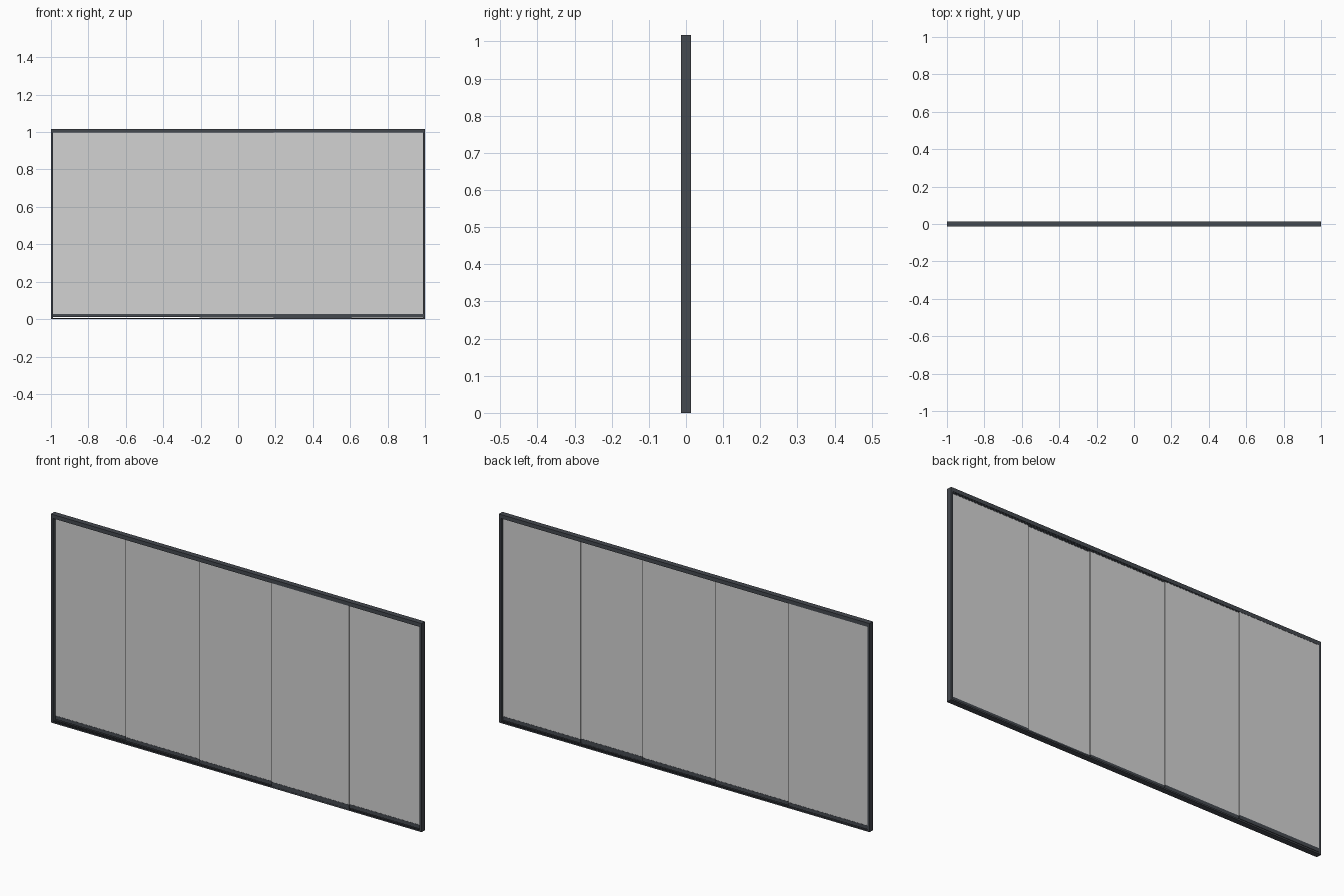
import bpy

if "Cube" in bpy.data.objects:
    bpy.data.objects.remove(bpy.data.objects["Cube"])


def material(name, colour):
    m = bpy.data.materials.new(name)
    m.diffuse_color = colour
    m.use_nodes = True
    m.node_tree.nodes["Principled BSDF"].inputs["Base Color"].default_value = m.diffuse_color
    return m


dark = material("anthracite metal", (0.06, 0.067, 0.08, 1.0))
clear = material("pale grey glass", (0.65, 0.65, 0.65, 1.0))


def box(name, x, y, z, mat):
    """Box from (min, max) ranges on each axis."""
    bpy.ops.mesh.primitive_cube_add(size=1, location=[(a + b) / 2 for a, b in (x, y, z)])
    ob = bpy.context.object
    ob.name = name
    ob.scale = [b - a for a, b in (x, y, z)]
    bpy.ops.object.transform_apply(location=False, rotation=False, scale=True)
    ob.data.materials.append(mat)
    return ob


HALF_D, TOP, JAMB, PITCH = 0.0135, 1.017, 0.011, 0.0065
depth = (-HALF_D, HALF_D)
inner = (-1 + JAMB, 1 - JAMB)

# Side jambs
for side, x in (("left", (-1, -1 + JAMB)), ("right", (1 - JAMB, 1))):
    box(side + "_jamb", x, depth, (0, TOP), dark)

# Sill and head plates, each with five ribs that form four tracks
box("sill_plate", inner, depth, (0, 0.004), dark)
box("head_plate", inner, depth, (TOP - 0.004, TOP), dark)
for i in range(5):
    y = (i - 2) * PITCH
    rib = (y - 0.0005, y + 0.0005)
    box("sill_rib", inner, rib, (0.003, 0.007), dark)
    box("head_rib", inner, rib, (0.998, TOP - 0.003), dark)

# Sliding panels: x range, track (0 = front), underside height
panels = [
    (inner[0], -0.56, 3, 0.010),
    (-0.609, -0.163, 2, 0.010),
    (-0.205, 0.235, 1, 0.009),
    (0.19, 0.607, 0, 0.006),
    (0.57, inner[1], 1, 0.009),
]
for x0, x1, track, low in panels:
    y = (track - 1.5) * PITCH
    box("panel_bottom_rail", (x0, x1), (y - 0.0026, y + 0.0026), (low, 0.028), dark)
    box("panel_glass", (x0, x1), (y - 0.0018, y + 0.0018), (0.026, 1.011), clear)
